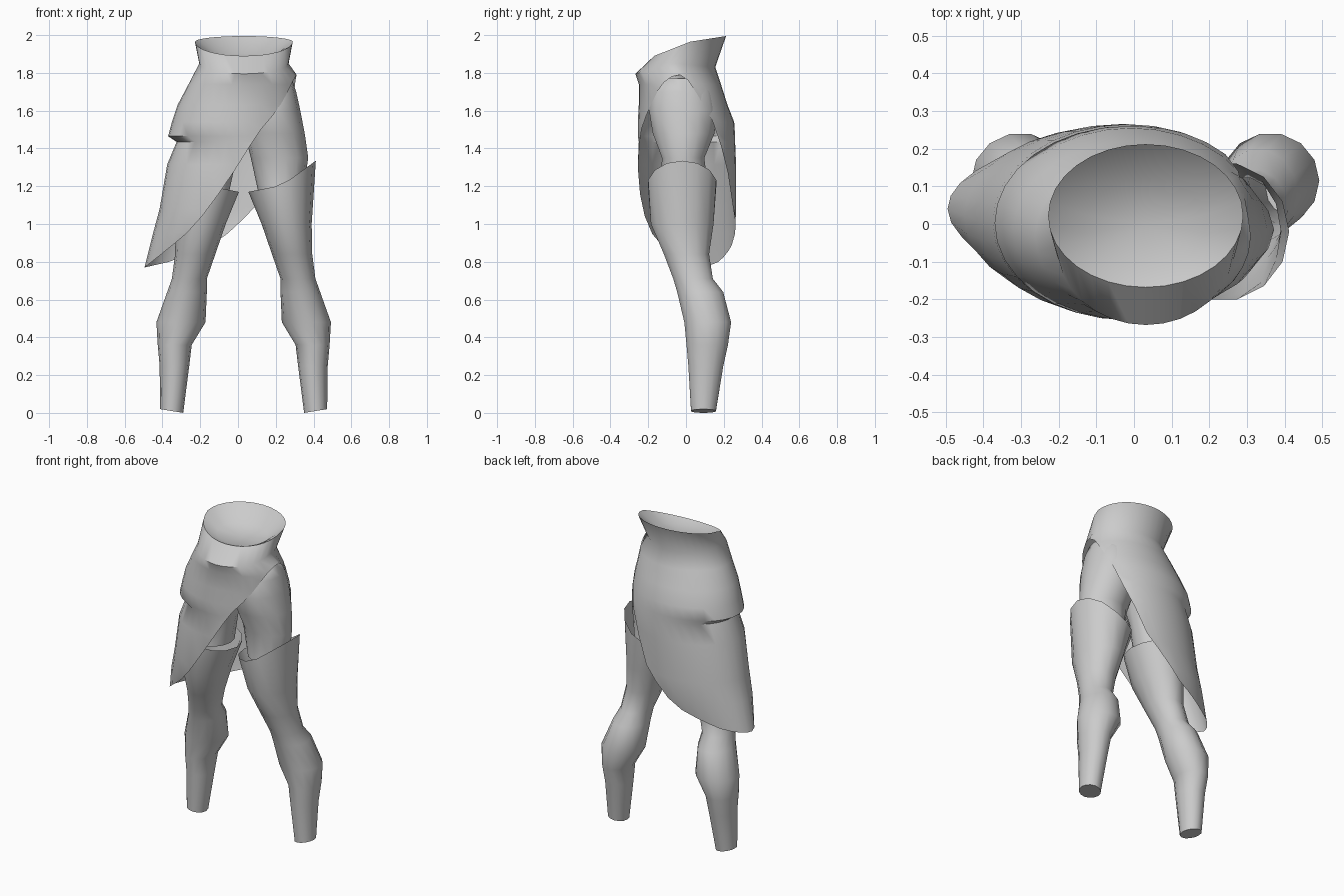
import bpy, bmesh, math

if "Cube" in bpy.data.objects:
    bpy.data.objects.remove(bpy.data.objects["Cube"])

grey = bpy.data.materials.new("plain_grey")
grey.diffuse_color = (0.6, 0.6, 0.6, 1)
grey.use_nodes = True
grey.node_tree.nodes["Principled BSDF"].inputs["Base Color"].default_value = grey.diffuse_color
MID = 0.03  # mirror line of the legs


def lerp_table(table, k):
    """Interpolate rows (key, values...) sorted by rising key, clamped at the ends."""
    if k <= table[0][0]:
        return table[0][1:]
    for a, b in zip(table, table[1:]):
        if k <= b[0]:
            t = (k - a[0]) / (b[0] - a[0])
            return tuple(p + (q - p) * t for p, q in zip(a[1:], b[1:]))
    return table[-1][1:]


def oval(box, ang):
    x0, x1, y0, y1 = box
    return ((x0 + x1) / 2 + (x1 - x0) / 2 * math.cos(ang),
            (y0 + y1) / 2 + (y1 - y0) / 2 * math.sin(ang))


def loft(name, rings, cap_start=None, cap_end=False, angle=60):
    """Skin a list of equal-length rings into one smooth object."""
    bm = bmesh.new()
    rows = [[bm.verts.new(p) for p in r] for r in rings]
    n = len(rows[0])
    for a, b in zip(rows, rows[1:]):
        for i in range(n):
            j = (i + 1) % n
            bm.faces.new((a[i], a[j], b[j], b[i]))
    if cap_start:
        c = bm.verts.new(cap_start)
        for i in range(n):
            bm.faces.new((c, rows[0][(i + 1) % n], rows[0][i]))
    if cap_end:
        bm.faces.new(rows[-1])
    bmesh.ops.remove_doubles(bm, verts=bm.verts, dist=1e-4)
    bmesh.ops.recalc_face_normals(bm, faces=bm.faces)
    me = bpy.data.meshes.new(name)
    bm.to_mesh(me)
    bm.free()
    me.materials.append(grey)
    ob = bpy.data.objects.new(name, me)
    bpy.context.collection.objects.link(ob)
    bpy.ops.object.select_all(action='DESELECT')
    ob.select_set(True)
    bpy.context.view_layer.objects.active = ob
    bpy.ops.object.shade_smooth_by_angle(angle=math.radians(angle))
    return ob


def angles(n):
    return [2 * math.pi * i / n for i in range(n)]


# Wrap skirt: sections by height (z, x0, x1, y0, y1), with a fold on the left hip
sections = [
    (0.77, -.495, .34, -.14, .22), (0.95, -.45, .34, -.22, .26),
    (1.08, -.415, .34, -.245, .265), (1.315, -.375, .34, -.255, .265),
    (1.435, -.325, .34, -.25, .26), (1.465, -.37, .34, -.255, .26),
    (1.54, -.35, .335, -.255, .255), (1.63, -.32, .325, -.25, .22),
    (1.74, -.262, .31, -.25, .185)]
# Hem height by direction, from the left side (-1) to the open right hip (1)
front_hem = [(-1, .77), (-.9, .81), (-.5, .97), (0, 1.28), (.12, 1.395), (.65, 1.61), (1, 1.79)]
back_hem = [(-1, .77), (-.7, .8), (-.12, .9), (.37, 1.1), (.8, 1.5), (1, 1.79)]


def hem(a):
    return lerp_table(front_hem if math.sin(a) < 0 else back_hem, math.cos(a))[0]


def by_side(a, front, side, back):
    s = math.sin(a)
    return side + (back - side) * s if s > 0 else side + (side - front) * s


A = angles(32)
rim = [(*oval((-.228, .29, -.168, .212), a), by_side(a, 1.89, 1.965, 1.995)) for a in A]
dish = [(*oval((-.13, .19, -.12, .12), a), by_side(a, 1.872, 1.89, 1.90)) for a in A]
waist = [(*oval((-.205, .268, -.268, .155), a), by_side(a, 1.795, 1.85, 1.83)) for a in A]
cloth = []
for row in reversed(sections):
    ring = []
    for a in A:
        z = max(row[0], hem(a))
        ring.append((*oval(lerp_table(sections, z), a), z))
    cloth.append(ring)
loft("wrap_skirt", [dish, rim, waist] + cloth, cap_start=(MID, 0, 1.87), angle=50)

# Thighs: narrow tubes running down into the stockings
thigh_rows = [
    (1.77, .03, .285, -.15, .11), (1.70, .03, .308, -.19, .15),
    (1.60, .03, .33, -.20, .17), (1.48, .035, .353, -.18, .155),
    (1.35, .068, .372, -.13, .10), (1.18, .105, .345, -.14, .12)]
# Stockings: open slanted cuff, knee, calf and ankle
leg_rows = [
    (1.00, .125, .39, -.19, .15), (0.84, .18, .393, -.12, .125),
    (0.71, .225, .41, -.07, .145), (0.64, .225, .435, -.05, .20),
    (0.48, .232, .492, -.012, .242), (0.36, .305, .485, 0, .225),
    (0.25, .318, .475, .01, .20)]
cuff = [(-1, 1.17), (0, 1.205), (1, 1.335)]

B = angles(14)
for side, s in (("right", 1), ("left", -1)):
    def place(x, y, z):
        return (MID + s * (x - MID), y, z)

    thigh = [[place(*oval(r[1:], a), r[0]) for a in B] for r in thigh_rows]
    loft(side + "_thigh", thigh, cap_start=place(.15, -.02, 1.79))

    top = [place(*oval((.055, .412, -.205, .165), a), lerp_table(cuff, math.cos(a))[0]) for a in B]
    mid = [[place(*oval(r[1:], a), r[0]) for a in B] for r in leg_rows]
    foot = [place(*oval((.35, .472, .025, .16), a), .01 + .01 * math.cos(a)) for a in B]
    loft(side + "_stocking", [top] + mid + [foot], cap_end=True)
